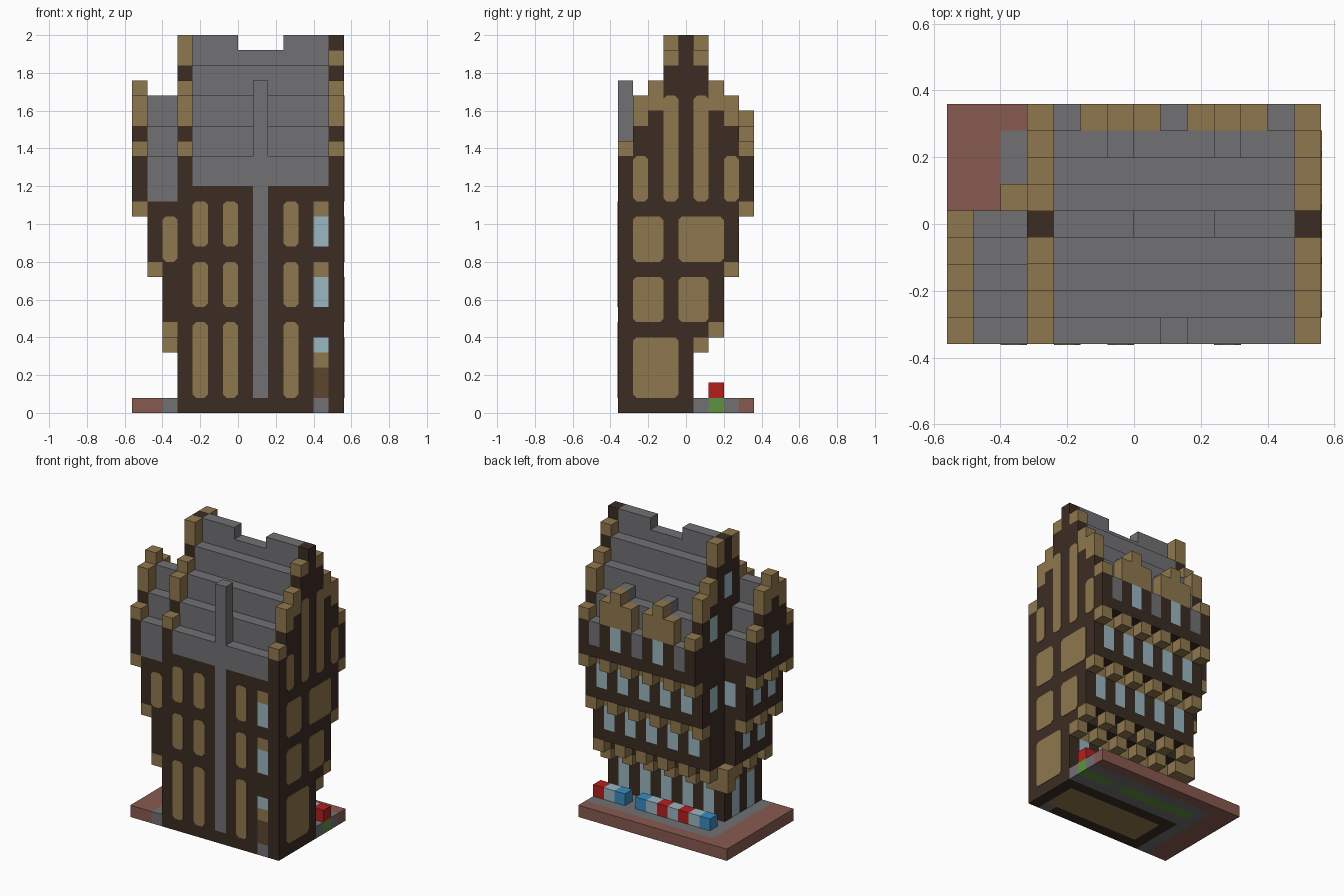
import bpy
import bmesh
from mathutils import Vector

default = bpy.data.objects.get("Cube")
if default:
    bpy.data.objects.remove(default)

U = 0.08                          # block size
ORIGIN = Vector((-0.56, -0.36, 0))

HEX = {"dark_timber": "3B2C23", "tan_stone": "8F774E", "slate_grey": "717073",
       "brick_red": "875A50", "window_blue": "9BB7C1", "door_brown": "5C452D",
       "bright_red": "B31F1F", "plant_green": "5F9140", "bright_blue": "3A8BC0"}
DARK, TAN, GREY, BRICK, GLASS, DOOR, RED, GREEN, BLUE = HEX


def linear(c):
    return c / 12.92 if c <= 0.04045 else ((c + 0.055) / 1.055) ** 2.4


mats = {}
for name, code in HEX.items():
    rgba = [linear(v / 255) for v in bytes.fromhex(code)] + [1]
    m = bpy.data.materials.new(name)
    m.use_nodes = True
    m.diffuse_color = rgba
    bsdf = m.node_tree.nodes["Principled BSDF"]
    bsdf.inputs["Base Color"].default_value = rgba
    bsdf.inputs["Roughness"].default_value = 0.9
    mats[name] = m
ORDER = list(HEX)

cells = {}                        # block position -> (part, colour)


def span(r):
    return range(r, r + 1) if isinstance(r, int) else range(r[0], r[1] + 1)


def fill(part, colour, xs, ys, zs):
    for i in span(xs):
        for j in span(ys):
            for k in span(zs):
                cells[i, j, k] = (part, colour)


def paint(colour, xs, ys, zs):
    for i in span(xs):
        for j in span(ys):
            for k in span(zs):
                if (i, j, k) in cells:
                    cells[i, j, k] = (cells[i, j, k][0], colour)


# Base: brick kerb, pavement, planting strip
fill("base_slab", BRICK, (0, 13), (5, 8), 0)
fill("base_slab", BRICK, (0, 1), (0, 4), 0)
fill("pavement", GREY, (2, 13), (5, 7), 0)
fill("pavement", GREY, 2, (0, 4), 0)
paint(GREEN, (3, 9), 6, 0)
paint(GREEN, (11, 13), 6, 0)

# Row of coloured boxes along the back
boxes = [BLUE, GLASS, RED, GLASS, RED, GLASS, BLUE, None, BLUE, GLASS, RED]
for n, colour in enumerate(boxes):
    if colour:
        fill("flower_boxes", colour, 3 + n, 6, 1)

# Storeys of the main block, stepping out towards the back
fill("ground_floor", DARK, (3, 13), (0, 4), (0, 4))
paint(TAN, (4, 12), (1, 3), 0)
fill("second_floor", DARK, (3, 13), (0, 5), 5)
fill("second_floor", DARK, (3, 13), (0, 6), (6, 9))
fill("third_floor", DARK, (3, 13), (0, 7), (10, 13))
fill("top_floor", DARK, (3, 13), (0, 8), (14, 16))

# Side wing, stepping out towards -x
fill("wing_second_floor", DARK, 2, (0, 4), (6, 9))
fill("wing_third_floor", DARK, (1, 2), (0, 4), (10, 13))
fill("wing_top_floor", DARK, (0, 2), (0, 4), 14)

# Corbels under each overhang
for i in range(3, 14, 2):
    for j, k in ((5, 4), (6, 5), (7, 9), (8, 13)):
        fill("back_corbels", TAN, i, j, k)
for j in range(0, 5, 2):
    for i, k in ((2, 5), (1, 9), (0, 13)):
        fill("wing_corbels", TAN, i, j, k)
fill("wing_corbels", TAN, 2, 5, (4, 5))

# Stepped main roof with a notched ridge
for j in range(9):
    top = 24 - 2 * abs(j - 4)
    if j < 8:
        fill("main_roof", GREY, (4, 12), j, (15, top))
for i in (7, 8, 9):
    del cells[i, 4, 24]
for i in (4, 8, 12):
    paint(GREY, i, 8, (15, 16))

# Crow-stepped main gables: (start of coping, top) by distance from ridge
COPING = {4: (17, 17), 3: (19, 20), 2: (20, 21), 1: (23, 23)}
for i in (3, 13):
    fill("gable_wall", DARK, i, 4, (17, 24))
    for d, (low, high) in COPING.items():
        for j in (4 - d, 4 + d):
            if low > 17:
                fill("gable_wall", DARK, i, j, (17, low - 1))
            fill("gable_coping", TAN, i, j, (low, high + (i == 3 and d == 1)))

# Wing roof and gable
for j in range(5):
    top = 20 - 2 * abs(j - 2)
    fill("wing_roof", GREY, (1, 2), j, (14, top))
    fill("wing_gable_wall", DARK, 0, j, (15, top))
for j, zs in ((0, 17), (1, (19, 20)), (2, (20, 21)), (3, (19, 20)), (4, 17)):
    fill("wing_gable_coping", TAN, 0, j, zs)
paint(DARK, (1, 2), 4, 14)

# Chimney with its flue down the front wall
fill("chimney", GREY, 8, 0, (1, 21))

# Two stepped dormers over the back wall
for i in (6, 10):
    fill("dormer_fronts", TAN, (i - 1, i + 1), 8, (17, 18))
    fill("dormer_fronts", TAN, i, 8, 19)
    fill("dormer_roofs", GREY, i, 7, (19, 19))
    paint(GLASS, i, 8, (15, 16))

# Back windows with stone lintels
for i in range(4, 13, 2):
    for j, low, lintel in ((4, 1, 4), (6, 7, 9), (7, 11, 13)):
        paint(GLASS, i, j, (low, lintel - 1))
        paint(TAN, i, j, lintel)

# Windows on the -x side
for j in (1, 3):
    for i, low, lintel in ((3, 1, 4), (2, 7, 9), (1, 11, 13)):
        paint(GLASS, i, j, (low, lintel - 1))
        paint(TAN, i, j, lintel)
paint(GLASS, 0, 2, (15, 16))
paint(GLASS, 2, 4, (11, 12))
paint(GLASS, 3, 6, (11, 12))
for j in (2, 6):
    paint(GLASS, 3, j, (17, 18))
paint(GLASS, 3, 4, (20, 21))

# Front door column
paint(GREY, 12, 0, 0)
paint(DOOR, 12, 0, (1, 2))
paint(TAN, 12, 0, 3)
paint(GLASS, 12, 0, 4)
for k in (7, 11):
    paint(GLASS, 12, 0, (k, k + 1))
    paint(TAN, 12, 0, k + 2)

# Build one mesh per part from the exposed block faces
SIDES = [Vector(v) for v in ((1, 0, 0), (-1, 0, 0), (0, 1, 0),
                             (0, -1, 0), (0, 0, 1), (0, 0, -1))]


def finish(name, bm, colours):
    mesh = bpy.data.meshes.new(name)
    bm.to_mesh(mesh)
    bm.free()
    for c in colours:
        mesh.materials.append(mats[c])
    bpy.context.scene.collection.objects.link(bpy.data.objects.new(name, mesh))


for part in dict.fromkeys(p for p, c in cells.values()):
    own = {pos: c for pos, (p, c) in cells.items() if p == part}
    colours = [c for c in ORDER if c in own.values()]
    bm = bmesh.new()
    for pos, colour in own.items():
        centre = Vector(pos) + Vector((0.5, 0.5, 0.5))
        for n in SIDES:
            if tuple(int(a + b) for a, b in zip(pos, n)) in cells:
                continue
            a = Vector((n.y, n.z, n.x)) / 2
            b = n.cross(a)
            corners = (-a - b, a - b, a + b, b - a)
            face = bm.faces.new([bm.verts.new((centre + n / 2 + c) * U + ORIGIN)
                                 for c in corners])
            face.material_index = colours.index(colour)
    bmesh.ops.remove_doubles(bm, verts=bm.verts, dist=0.001)
    finish(part, bm, colours)


# Infill panels: thin plates with clipped corners on the front and +x walls
def panels(name, origin, across, out, rects):
    bm = bmesh.new()
    up, cut = Vector((0, 0, 1)), 0.018
    for u0, u1, k0, k1 in rects:
        u0, u1, k0, k1 = (v * U for v in (u0, u1, k0, k1))
        outline = ((u0 + cut, k0), (u1 - cut, k0), (u1, k0 + cut), (u1, k1 - cut),
                   (u1 - cut, k1), (u0 + cut, k1), (u0, k1 - cut), (u0, k0 + cut))
        face = bm.faces.new([bm.verts.new(origin + across * u + up * z + out * 0.003)
                             for u, z in outline])
        ring = bmesh.ops.extrude_face_region(bm, geom=[face])["geom"]
        bmesh.ops.translate(bm, vec=-out * 0.003,
                            verts=[v for v in ring if isinstance(v, bmesh.types.BMVert)])
    bmesh.ops.recalc_face_normals(bm, faces=bm.faces)
    finish(name, bm, [TAN])


front = [(i, i + 1, k0, k1) for i in (4, 6, 10)
         for k0, k1 in ((1, 6), (7, 10), (11, 14))] + [(2, 3, 10, 13)]
panels("front_infill_panels", ORIGIN, SIDES[0], SIDES[3], front)
side = [(1, 4, 1, 5), (1, 3, 6, 9), (4, 6, 6, 9), (1, 3, 10, 13), (4, 7, 10, 13),
        (1, 2, 14, 17), (3, 4, 14, 21), (5, 6, 14, 21), (7, 8, 14, 17)]
panels("side_infill_panels", ORIGIN + Vector((14 * U, 0, 0)), SIDES[2], SIDES[0], side)
